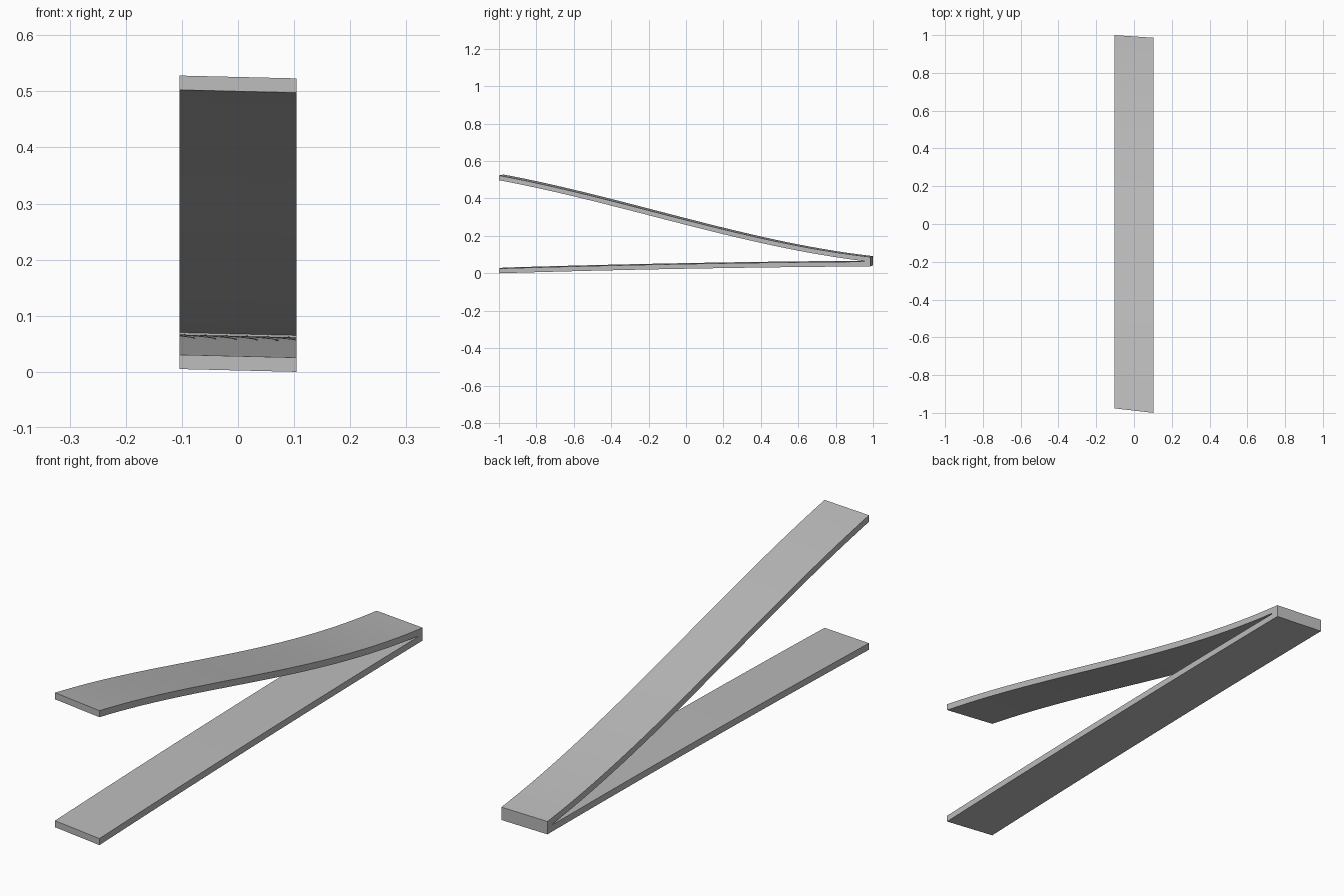
import bpy
import bmesh
from mathutils import Vector

cube = bpy.data.objects.get("Cube")
if cube:
    bpy.data.objects.remove(cube, do_unlink=True)

HALF_WIDTH = 0.104
THICK = 0.0255
FRONT, BACK, SLOT_END = -1.0, 0.986, 0.955
STEPS = 32


def bezier(t, a, b, c, d):
    s = 1 - t
    return a * s**3 + 3 * b * s * s * t + 3 * c * s * t * t + d * t**3


def upper_top(y):
    # S-shaped sweep of the raised arm
    return bezier((y - FRONT) / (BACK - FRONT), 0.523, 0.40, 0.16, 0.087)


def lower_bottom(y):
    # Gently bowed underside of the base arm
    t = (y - FRONT) / (BACK - FRONT)
    return 0.060 * t - 0.023 * t * t


def heights(y):
    low, high = lower_bottom(y), upper_top(y)
    return low, low + THICK, high - THICK, high


# Side profile: two arms made of strips, closed by a solid block at the back
bm = bmesh.new()
stations = [FRONT + (SLOT_END - FRONT) * i / STEPS for i in range(STEPS + 1)]
stations.append(BACK)
columns = [[bm.verts.new((HALF_WIDTH, y, z)) for z in heights(y)] for y in stations]
for i, (a, b) in enumerate(zip(columns, columns[1:])):
    layers = (0, 1, 2) if i == STEPS else (0, 2)
    for k in layers:
        bm.faces.new((a[k], b[k], b[k + 1], a[k + 1]))

# Extrude across the width, with the slight skew of the far edge
grown = bmesh.ops.extrude_face_region(bm, geom=bm.faces[:])
for v in grown["geom"]:
    if isinstance(v, bmesh.types.BMVert):
        t = (v.co.y - FRONT) / (BACK - FRONT)
        v.co += Vector((-2 * HALF_WIDTH, 0.024 - 0.010 * t, 0.005))
bmesh.ops.recalc_face_normals(bm, faces=bm.faces[:])

mesh = bpy.data.meshes.new("split_strip")
bm.to_mesh(mesh)
bm.free()
strip = bpy.data.objects.new("split_strip", mesh)
bpy.context.collection.objects.link(strip)

# Plain grey finish
grey = bpy.data.materials.new("light_grey")
grey.use_nodes = True
colour = (0.5, 0.5, 0.5, 1)
grey.diffuse_color = colour
grey.node_tree.nodes["Principled BSDF"].inputs["Base Color"].default_value = colour
mesh.materials.append(grey)

# Smooth the curved faces, keep the long edges crisp
bpy.ops.object.select_all(action="DESELECT")
strip.select_set(True)
bpy.context.view_layer.objects.active = strip
bpy.ops.object.shade_smooth_by_angle()
